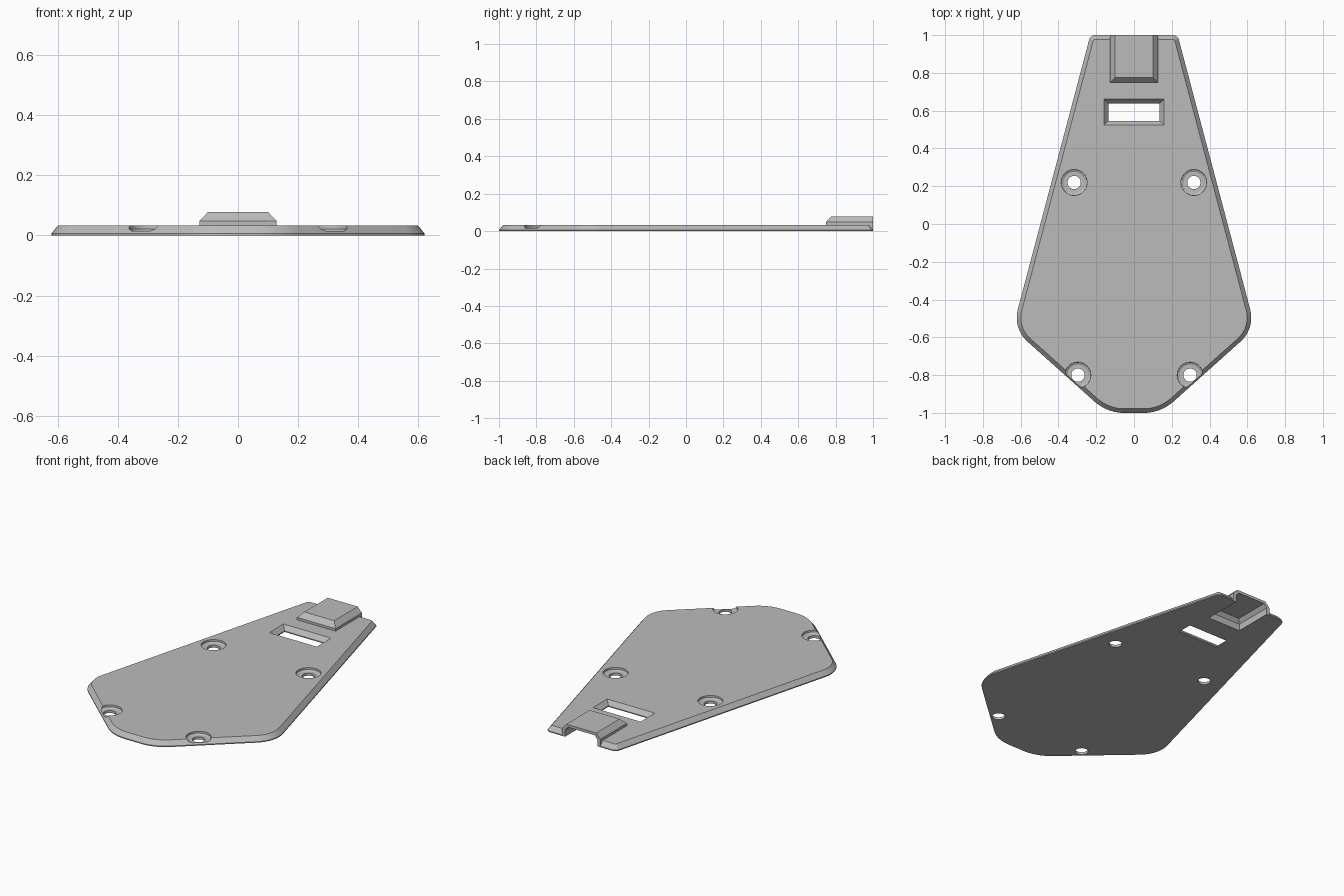
import bpy, bmesh, math
from mathutils import Vector

if "Cube" in bpy.data.objects:
    bpy.data.objects.remove(bpy.data.objects["Cube"])

grey = bpy.data.materials.new("plain grey")
grey.diffuse_color = (0.5, 0.5, 0.5, 1)
grey.use_nodes = True
grey.node_tree.nodes["Principled BSDF"].inputs["Base Color"].default_value = grey.diffuse_color


def loft(name, rings):
    """Closed solid through stacked rings; each ring is (2D points, z)."""
    bm = bmesh.new()
    loops = [[bm.verts.new((x, y, z)) for x, y in pts] for pts, z in rings]
    n = len(loops[0])
    for a, b in zip(loops, loops[1:]):
        for i in range(n):
            j = (i + 1) % n
            bm.faces.new((a[i], a[j], b[j], b[i]))
    bm.faces.new(loops[0][::-1])
    bm.faces.new(loops[-1])
    bmesh.ops.recalc_face_normals(bm, faces=bm.faces)
    me = bpy.data.meshes.new(name)
    bm.to_mesh(me)
    bm.free()
    me.materials.append(grey)
    ob = bpy.data.objects.new(name, me)
    bpy.context.collection.objects.link(ob)
    return ob


def rect(hx, y0, y1):
    return [(-hx, y0), (hx, y0), (hx, y1), (-hx, y1)]


def circle(cx, cy, r, n=40):
    return [(cx + r * math.cos(2 * math.pi * i / n),
             cy + r * math.sin(2 * math.pi * i / n)) for i in range(n)]


def fillet(prev, corner, nxt, d, steps=10):
    """Arc replacing a corner, tangent to both edges at distance d."""
    p, c, q = Vector(prev), Vector(corner), Vector(nxt)
    u, v = (p - c).normalized(), (q - c).normalized()
    half = u.angle(v) / 2
    r = d * math.tan(half)
    centre = c + (u + v).normalized() * (d / math.cos(half))
    a, b = c + u * d - centre, c + v * d - centre
    total = a.angle(b)
    return [tuple(centre + (a * math.sin(total * (1 - i / steps))
                            + b * math.sin(total * i / steps)) / math.sin(total))
            for i in range(steps + 1)]


def inset(pts, d):
    """Mitred inward offset of a counter-clockwise outline."""
    out = []
    for i, p in enumerate(pts):
        p = Vector(p)
        e1 = (p - Vector(pts[i - 1])).normalized()
        e2 = (Vector(pts[(i + 1) % len(pts)]) - p).normalized()
        n1, n2 = Vector((-e1.y, e1.x)), Vector((-e2.y, e2.x))
        out.append(tuple(p + (n1 + n2) * d / (1 + n1.dot(n2))))
    return out


def combine(target, other, operation):
    mod = target.modifiers.new(operation, 'BOOLEAN')
    mod.operation, mod.solver, mod.object = operation, 'EXACT', other
    bpy.context.view_layer.objects.active = target
    bpy.ops.object.modifier_apply(modifier=mod.name)
    bpy.data.objects.remove(other)


# Tapered plate outline: right half, then mirrored
tail, hip, toe = (0.235, 0.985), (0.642, -0.553), (0.142, -1.0)
right = (fillet((-0.142, -1.0), toe, hip, 0.09)
         + fillet(toe, hip, tail, 0.105) + [tail, (0.215, 1.0)])
outline = right + [(-x, y) for x, y in reversed(right)]
plate = loft("cover_plate", [(outline, 0), (outline, 0.006),
                             (inset(outline, 0.022), 0.033)])

# Raised housing at the narrow end, bevelled on top
housing = loft("housing", [(rect(0.128, 0.748, 1.0), 0),
                           (rect(0.128, 0.748, 1.0), 0.048),
                           (rect(0.1, 0.776, 1.0), 0.078)])
combine(plate, housing, 'UNION')

# Hollow channel under the housing, open below and at the end
channel = loft("channel_cutter", [(rect(0.108, 0.768, 1.1), -0.05),
                                  (rect(0.108, 0.768, 1.1), 0.04),
                                  (rect(0.09, 0.786, 1.1), 0.062)])
combine(plate, channel, 'DIFFERENCE')

# Slot with sloping sides
slot = loft("slot_cutter", [(rect(0.136, 0.546, 0.638), -0.05),
                            (rect(0.136, 0.546, 0.638), 0.006),
                            (rect(0.159, 0.525, 0.661), 0.033),
                            (rect(0.159, 0.525, 0.661), 0.06)])
combine(plate, slot, 'DIFFERENCE')

# Four recessed screw holes
profile = [(0.035, -0.05), (0.035, 0.015), (0.056, 0.0151),
           (0.068, 0.022), (0.07, 0.06)]
for hx, hy in ((0.317, 0.22), (0.297, -0.8)):
    for side in (-1, 1):
        hole = loft("hole_cutter",
                    [(circle(side * hx, hy, r), z) for r, z in profile])
        combine(plate, hole, 'DIFFERENCE')

# Smooth the rounded corners and holes, keep creases sharp
bpy.ops.object.select_all(action='DESELECT')
plate.select_set(True)
bpy.context.view_layer.objects.active = plate
bpy.ops.object.shade_smooth_by_angle(angle=math.radians(25))
